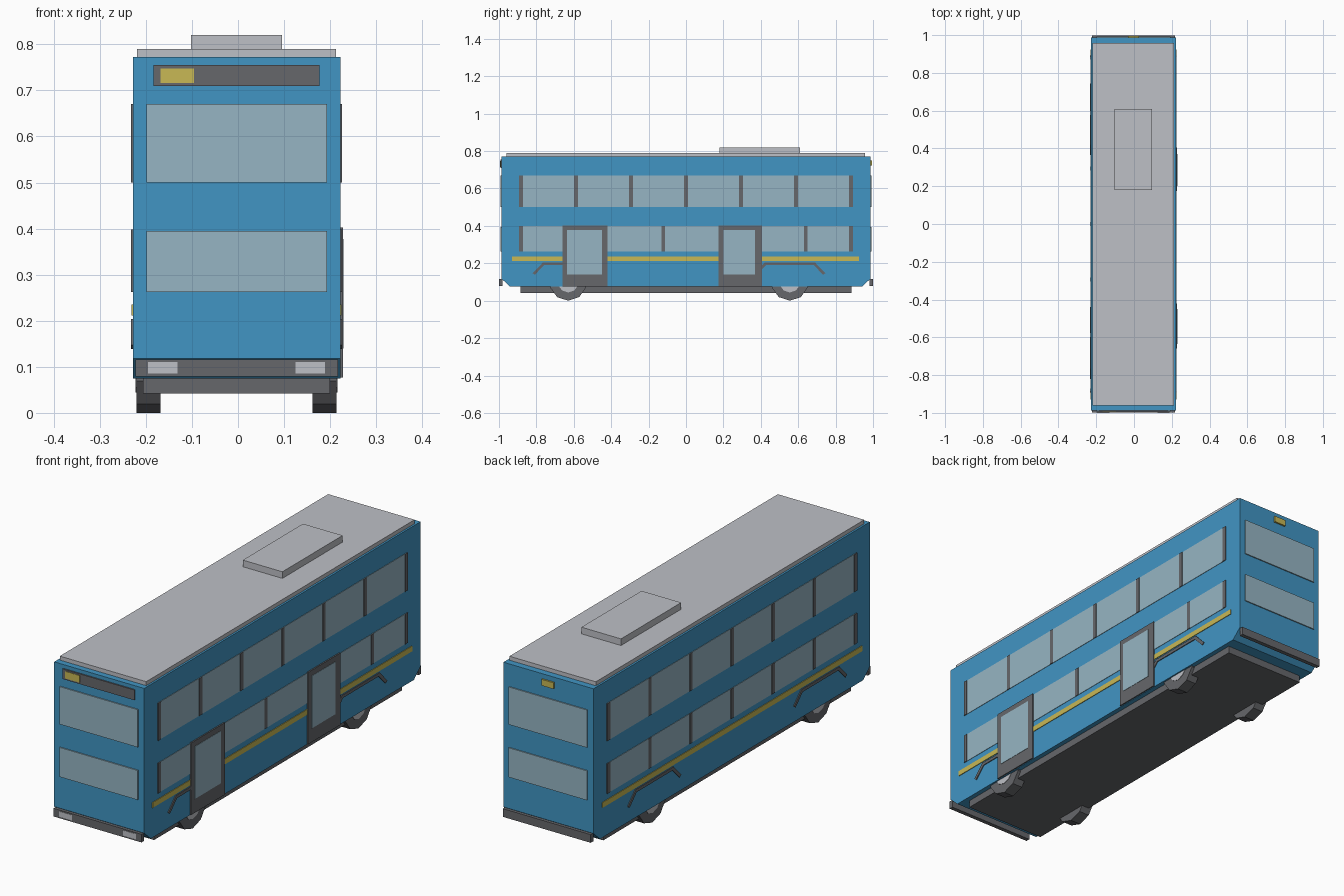
import bpy, bmesh, math

if "Cube" in bpy.data.objects:
    bpy.data.objects.remove(bpy.data.objects["Cube"])

CX = -0.003          # centre line of the bus
HW = 0.225           # half width of the body
HL = 0.987           # half length of the body


def material(name, rgb):
    m = bpy.data.materials.new(name)
    m.diffuse_color = (*rgb, 1)
    m.use_nodes = True
    m.node_tree.nodes["Principled BSDF"].inputs["Base Color"].default_value = m.diffuse_color
    return m


BLUE = material("blue_paint", (0.053, 0.300, 0.550))
GLASS = material("window_glass", (0.305, 0.462, 0.546))
DARK = material("dark_grey", (0.133, 0.136, 0.147))
YELLOW = material("yellow", (0.578, 0.479, 0.091))
LIGHT = material("light_grey", (0.515, 0.527, 0.565))


def finish(name, bm, mat):
    bmesh.ops.recalc_face_normals(bm, faces=bm.faces)
    me = bpy.data.meshes.new(name)
    bm.to_mesh(me)
    bm.free()
    me.materials.append(mat)
    ob = bpy.data.objects.new(name, me)
    bpy.context.collection.objects.link(ob)
    return ob


def box(name, mat, x0, x1, y0, y1, z0, z1):
    bm = bmesh.new()
    bmesh.ops.create_cube(bm, size=1)
    for v in bm.verts:
        v.co = ((x0 + x1) / 2 + v.co.x * (x1 - x0),
                (y0 + y1) / 2 + v.co.y * (y1 - y0),
                (z0 + z1) / 2 + v.co.z * (z1 - z0))
    return finish(name, bm, mat)


def prism(name, mat, pts, x0, x1):
    """Extrude a (y, z) outline along x."""
    bm = bmesh.new()
    face = bm.faces.new([bm.verts.new((x0, y, z)) for y, z in pts])
    ext = bmesh.ops.extrude_face_region(bm, geom=[face])
    for v in ext["geom"]:
        if isinstance(v, bmesh.types.BMVert):
            v.co.x = x1
    return finish(name, bm, mat)


def side_plate(name, mat, side, y0, y1, z0, z1, out):
    """Thin plate on a long side wall, side = +1 right or -1 left."""
    xs = sorted((CX + side * (HW - 0.003), CX + side * (HW + out)))
    return box(name, mat, *xs, y0, y1, z0, z1)


def end_plate(name, mat, end, x0, x1, z0, z1, out):
    """Thin plate on an end wall, end = -1 front or +1 back."""
    ys = sorted((end * (HL - 0.003), end * (HL + out)))
    return box(name, mat, x0, x1, *ys, z0, z1)


# Body shell with chamfered lower ends
prism("body", BLUE, [(-0.94, 0.075), (0.94, 0.075), (HL, 0.118), (HL, 0.772),
                     (-HL, 0.772), (-HL, 0.118)], CX - HW, CX + HW)
box("chassis", DARK, CX - 0.203, CX + 0.203, -0.885, 0.885, 0.042, 0.08)
box("roof_panel", LIGHT, CX - 0.216, CX + 0.216, -0.96, 0.957, 0.77, 0.79)
box("roof_unit", LIGHT, CX - 0.099, CX + 0.099, 0.18, 0.61, 0.785, 0.82)

# Long sides: window bands, pillars, stripe and wheel arch trims
AXLES = (-0.63, 0.555)
EVEN = [-0.882 + i * 0.294 for i in range(7)]
for side, label in ((1, "right"), (-1, "left")):
    lower = [-0.882, -0.122, 0.64, 0.882] if side > 0 else EVEN
    for level, z0, z1, bars in (("upper", 0.50, 0.67, EVEN),
                                ("lower", 0.262, 0.398, lower)):
        side_plate(f"{label}_{level}_glass", GLASS, side, -0.885, 0.885, z0, z1, 0.002)
        for i, y in enumerate(bars):
            side_plate(f"{label}_{level}_pillar_{i}", DARK, side,
                       y - 0.01, y + 0.01, z0, z1, 0.004)
    side_plate(f"{label}_stripe", YELLOW, side, -0.93, 0.925, 0.211, 0.235, 0.003)
    for i, yc in enumerate(AXLES):
        xs = (CX + side * (HW - 0.003), CX + side * (HW + 0.004))
        arch = [(-0.19, 0.147), (-0.135, 0.204), (0.135, 0.204), (0.19, 0.147),
                (0.178, 0.139), (0.128, 0.19), (-0.128, 0.19), (-0.178, 0.139)]
        prism(f"{label}_arch_trim_{i}", DARK, [(yc + y, z) for y, z in arch], *xs)

# Passenger doors on the right side
for i, (y0, y1, g0, g1) in enumerate(((-0.66, -0.42, -0.635, -0.45),
                                      (0.175, 0.405, 0.2, 0.37))):
    side_plate(f"door_frame_{i}", DARK, 1, y0, y1, 0.077, 0.402, 0.006)
    side_plate(f"door_glass_{i}", GLASS, 1, g0, g1, 0.14, 0.377, 0.0075)

# End windows and bumpers
for end, label in ((-1, "front"), (1, "back")):
    for level, z0, z1 in (("upper", 0.50, 0.67), ("lower", 0.262, 0.395)):
        end_plate(f"{label}_{level}_glass", GLASS, end, CX - 0.196, CX + 0.196, z0, z1, 0.005)
    ys = sorted((end * 0.98, end * 0.999))
    box(f"{label}_bumper", DARK, CX - 0.22, CX + 0.22, *ys, 0.079, 0.116)

# Headlights, destination sign and rear number plate
for side in (-1, 1):
    xs = sorted((CX + side * 0.128, CX + side * 0.192))
    box("headlight", LIGHT, *xs, -1.0, -0.996, 0.086, 0.11)
end_plate("destination_sign", DARK, -1, CX - 0.18, CX + 0.18, 0.709, 0.755, 0.006)
end_plate("sign_number", YELLOW, -1, -0.168, -0.096, 0.716, 0.748, 0.008)
end_plate("back_plate", YELLOW, 1, CX - 0.03, CX + 0.03, 0.722, 0.75, 0.008)


# Ten-sided wheels with light hubs
def disc(radius, yc, zc):
    return [(yc + radius * math.sin(i * math.tau / 10),
             zc - radius * math.cos(i * math.tau / 10)) for i in range(10)]


for yc in AXLES:
    for side in (-1, 1):
        prism("tyre", DARK, disc(0.1, yc, 0.1), CX + side * 0.165, CX + side * 0.217)
        prism("hub", LIGHT, disc(0.056, yc, 0.1), CX + side * 0.2, CX + side * 0.219)
